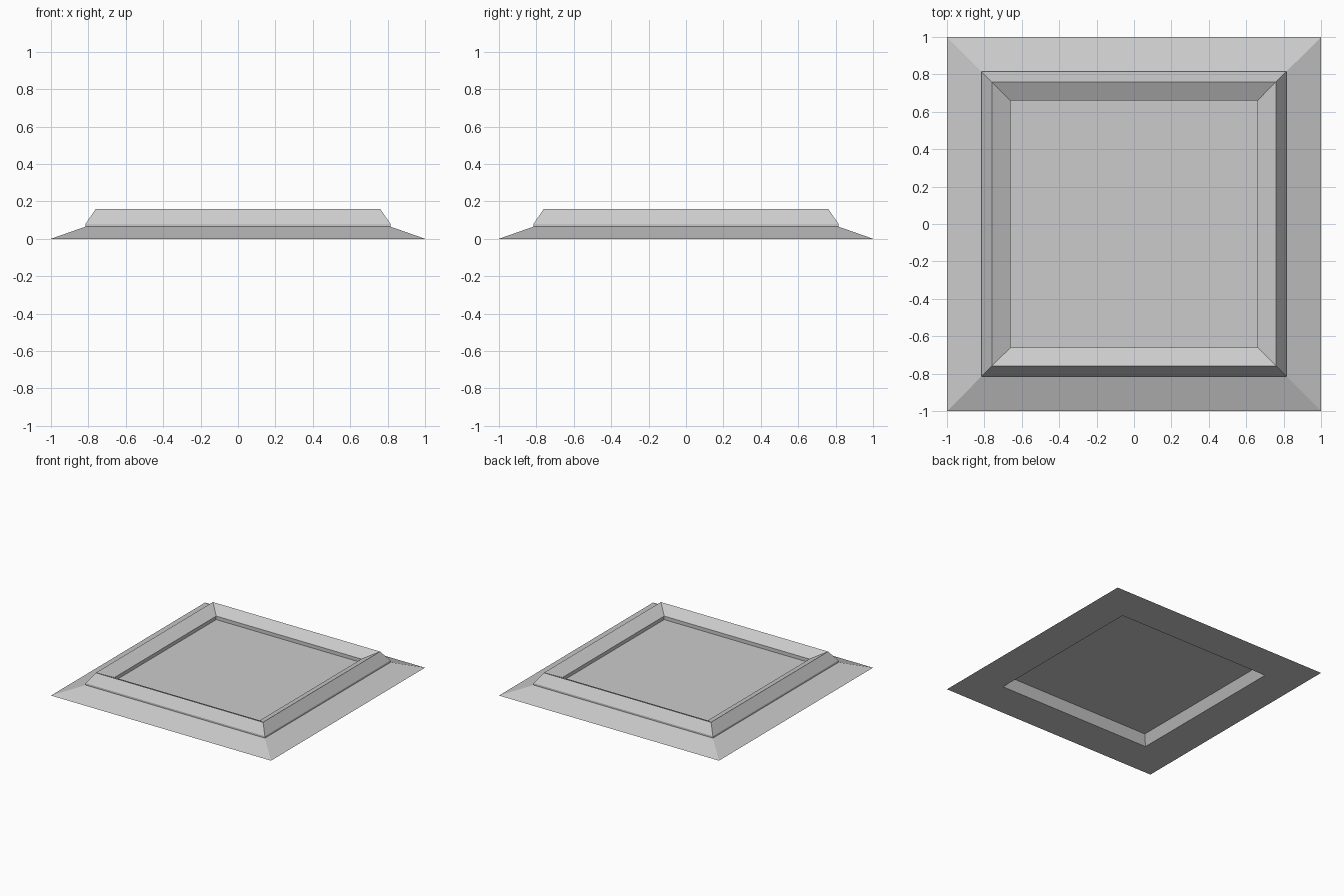
import bpy, bmesh

if "Cube" in bpy.data.objects:
    bpy.data.objects.remove(bpy.data.objects["Cube"])


def make_object(name, bm):
    bmesh.ops.recalc_face_normals(bm, faces=bm.faces)
    mesh = bpy.data.meshes.new(name)
    bm.to_mesh(mesh)
    bm.free()
    obj = bpy.data.objects.new(name, mesh)
    bpy.context.collection.objects.link(obj)
    return obj


def square_loop(bm, half, z):
    return [bm.verts.new((sx * half, sy * half, z))
            for sx, sy in ((-1, -1), (1, -1), (1, 1), (-1, 1))]


def square_sweep(name, profile, closed):
    """Sweep a (half width, height) profile around a mitred square."""
    bm = bmesh.new()
    loops = [square_loop(bm, h, z) for h, z in profile]
    pairs = list(zip(loops, loops[1:]))
    if closed:
        pairs.append((loops[-1], loops[0]))
    else:
        bm.faces.new(loops[0])
        bm.faces.new(loops[-1])
    for a, b in pairs:
        for i in range(4):
            j = (i + 1) % 4
            bm.faces.new((a[i], a[j], b[j], b[i]))
    return make_object(name, bm)


# Frame: sloping skirt, small step, raised ridge and dished inner lip
square_sweep("frame", [
    (1.0, 0.0), (0.815, 0.065), (0.815, 0.08), (0.76, 0.16),
    (0.66, 0.11), (0.66, 0.077), (0.70, 0.0)], True)

# Thin centre panel filling the opening
square_sweep("centre_panel", [(0.66, 0.077), (0.66, 0.081)], False)
